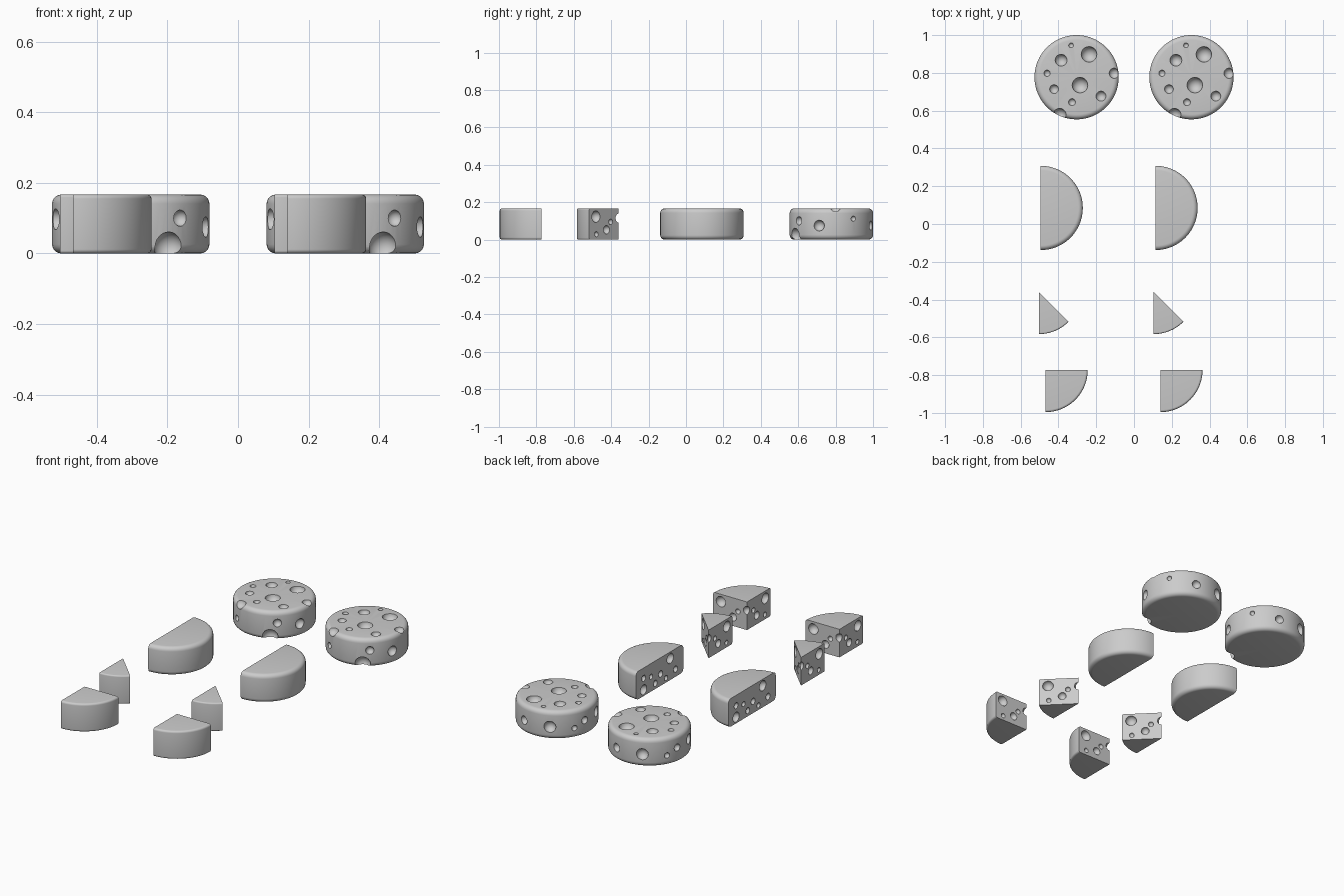
import bpy, bmesh
from math import sin, cos, pi, radians, hypot
from mathutils import Matrix, Vector

if "Cube" in bpy.data.objects:
    bpy.data.objects.remove(bpy.data.objects["Cube"])

R, H = 0.223, 0.167


def finish(bm, name):
    bmesh.ops.recalc_face_normals(bm, faces=bm.faces[:])
    me = bpy.data.meshes.new(name)
    bm.to_mesh(me)
    bm.free()
    ob = bpy.data.objects.new(name, me)
    bpy.context.collection.objects.link(ob)
    return ob


def cheese_body(name, a0, a1, bevel):
    """Rounded-rim disc, or a sector of one between two angles (degrees)."""
    full = a1 - a0 >= 360
    n = max(10, int((a1 - a0) / 4.5))
    steps = 5
    prof = [(R - bevel + bevel * sin(t), bevel - bevel * cos(t))
            for t in (i * pi / 2 / steps for i in range(steps + 1))]
    prof += [(r, H - z) for r, z in reversed(prof)]
    bm = bmesh.new()
    low, top = bm.verts.new((0, 0, 0)), bm.verts.new((0, 0, H))
    cols = []
    for i in range(n if full else n + 1):
        a = radians(a0 + (a1 - a0) * i / n)
        cols.append([bm.verts.new((r * cos(a), r * sin(a), z)) for r, z in prof])
    for i in range(n):
        c, d = cols[i], cols[(i + 1) % len(cols)]
        bm.faces.new((low, d[0], c[0]))
        bm.faces.new((top, c[-1], d[-1]))
        for j in range(len(prof) - 1):
            bm.faces.new((c[j], d[j], d[j + 1], c[j + 1]))
    if not full:
        for c in (cols[0], cols[-1]):
            bm.faces.new([low] + c + [top])
    return finish(bm, name)


def carve(ob, holes):
    """Subtract spherical holes, given as (centre, radius)."""
    bm = bmesh.new()
    for p, r in holes:
        bmesh.ops.create_uvsphere(bm, u_segments=20, v_segments=12, radius=r,
                                  matrix=Matrix.Translation(p))
    cutter = finish(bm, ob.name + "_hole_cutter")
    cutter.hide_render = True
    mod = ob.modifiers.new("holes", 'BOOLEAN')
    mod.operation, mod.solver, mod.object = 'DIFFERENCE', 'EXACT', cutter
    mod.use_self = True
    dg = bpy.context.evaluated_depsgraph_get()
    me = bpy.data.meshes.new_from_object(ob.evaluated_get(dg))
    ob.modifiers.clear()
    ob.data = me
    bpy.data.objects.remove(cutter)


def place_pair(ob, x, y):
    """Smooth the piece, place it and add its twin to the right."""
    bpy.ops.object.select_all(action='DESELECT')
    ob.select_set(True)
    bpy.context.view_layer.objects.active = ob
    bpy.ops.object.shade_smooth_by_angle(angle=radians(30))
    twin = ob.copy()
    bpy.context.collection.objects.link(twin)
    ob.location, twin.location = (x, y, 0), (x + 0.608, y, 0)
    twin.name = ob.name + "_right"


# whole wheels: holes in the top (x, y, r) and round the rim (angle, z, r)
top_holes = [(.066, .121, .042), (-.029, .169, .013), (-.082, .09, .032),
             (-.156, .021, .017), (.018, -.042, .042), (-.119, -.063, .024),
             (-.024, -.132, .019), (.129, -.1, .027), (.2, .021, .028),
             (-.09, -.2, .036)]
rim_holes = [(-51, .1, .023), (-17, .075, .029), (-61, .018, .043),
             (32, .112, .014), (72, .075, .025), (115, .075, .033),
             (150, .06, .016), (167, .09, .021), (197, .097, .03),
             (240, .07, .018)]
wheel = cheese_body("cheese_wheel", 0, 360, .026)
holes = [(Vector((x, y, H + .1 * r)), r) for x, y, r in top_holes]
holes += [(Vector((R * cos(radians(a)), R * sin(radians(a)), z)), r)
          for a, z, r in rim_holes]
carve(wheel, holes)
place_pair(wheel, -.304, .777)

# half wheels: holes in the cut face (y, z, r)
half = cheese_body("half_wheel", -90, 90, .024)
half_holes = [(-.1, .128, .03), (.08, .088, .015), (-.01, .07, .019),
              (-.15, .045, .019), (.15, .037, .029), (.04, .034, .018),
              (-.06, .027, .015), (.15, .105, .018)]
carve(half, [(Vector((0, y, z)), r) for y, z, r in half_holes])
place_pair(half, -.494, .085)

# wedges: the same holes in both cut faces (distance from tip, z, r)
cut_holes = [(.172, .123, .031), (.06, .095, .015), (.092, .053, .023),
             (.168, .029, .014)]
for name, a1, bevel, x, y in (("quarter_wedge", 0, .012, -.468, -.773),
                              ("eighth_wedge", -45, .008, -.504, -.36)):
    wedge = cheese_body(name, -90, a1, bevel)
    holes = [(Vector((0, 0, .115)), .024)]
    for a in (-90, a1):
        holes += [(Vector((s * cos(radians(a)), s * sin(radians(a)), z)), r)
                  for s, z, r in cut_holes]
    carve(wedge, holes)
    place_pair(wedge, x, y)
